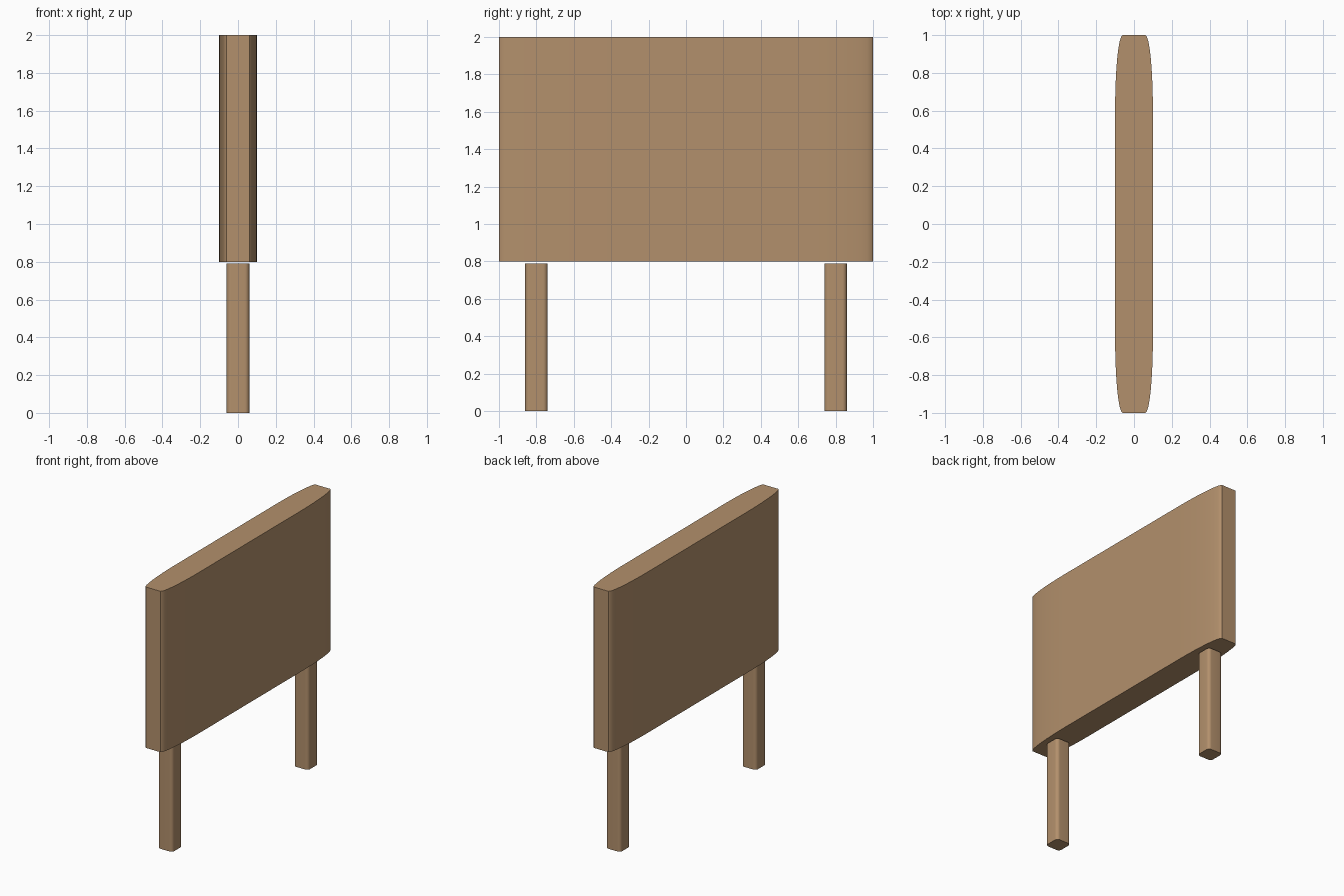
import bpy, bmesh, math

if "Cube" in bpy.data.objects:
    bpy.data.objects.remove(bpy.data.objects["Cube"])

wood = bpy.data.materials.new("light brown wood")
wood.diffuse_color = (0.45, 0.28, 0.15, 1)
wood.use_nodes = True
wood.node_tree.nodes["Principled BSDF"].inputs["Base Color"].default_value = wood.diffuse_color

SEGMENTS = 8


def rounded_post(name, hx, hy, rx, ry, z0, z1, y=0.0):
    """Upright prism whose plan is a rectangle with elliptical corners."""
    ring = []
    for quarter, (sx, sy) in enumerate([(1, 1), (-1, 1), (-1, -1), (1, -1)]):
        for i in range(SEGMENTS + 1):
            a = math.pi / 2 * (quarter + i / SEGMENTS)
            ring.append((sx * (hx - rx) + rx * math.cos(a),
                         y + sy * (hy - ry) + ry * math.sin(a)))
    bm = bmesh.new()
    base = bm.faces.new([bm.verts.new((px, py, z0)) for px, py in ring])
    top = bmesh.ops.extrude_face_region(bm, geom=[base], use_keep_orig=True)
    verts = [g for g in top["geom"] if isinstance(g, bmesh.types.BMVert)]
    bmesh.ops.translate(bm, verts=verts, vec=(0, 0, z1 - z0))
    bmesh.ops.recalc_face_normals(bm, faces=bm.faces)
    mesh = bpy.data.meshes.new(name)
    bm.to_mesh(mesh)
    bm.free()
    mesh.materials.append(wood)
    obj = bpy.data.objects.new(name, mesh)
    bpy.context.collection.objects.link(obj)
    bpy.context.view_layer.objects.active = obj
    obj.select_set(True)
    bpy.ops.object.shade_smooth_by_angle(angle=math.radians(30))
    obj.select_set(False)


# Sign panel with long, shallow curved ends
rounded_post("sign_panel", 0.10, 1.0, 0.04, 0.40, 0.80, 2.0)

# Two square legs with softened corners, just short of the panel
for side, y in (("front", -0.8), ("back", 0.8)):
    rounded_post(side + "_leg", 0.06, 0.06, 0.024, 0.024, 0.0, 0.79, y)
